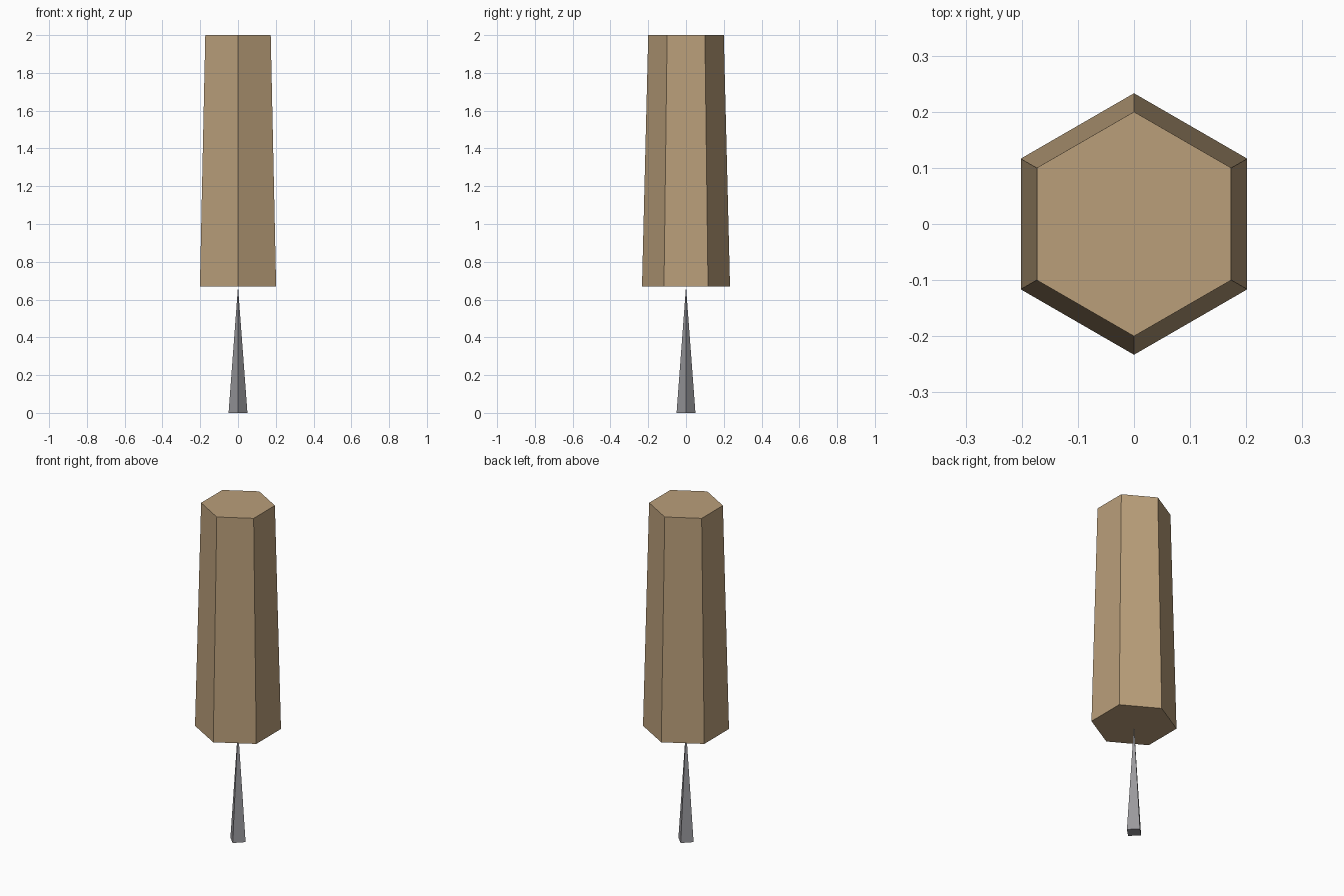
import bpy

cube = bpy.data.objects.get("Cube")
if cube:
    bpy.data.objects.remove(cube, do_unlink=True)


def make_material(name, rgb):
    mat = bpy.data.materials.new(name)
    mat.use_nodes = True
    color = (*rgb, 1.0)
    mat.diffuse_color = color
    mat.node_tree.nodes["Principled BSDF"].inputs["Base Color"].default_value = color
    return mat


def tapered_prism(name, sides, bottom_radius, top_radius, z_min, z_max, mat):
    """Upright flat-faced prism with one corner on the y axis."""
    bpy.ops.mesh.primitive_cone_add(
        vertices=sides, radius1=bottom_radius, radius2=top_radius,
        depth=z_max - z_min, location=(0, 0, (z_min + z_max) / 2))
    obj = bpy.context.object
    obj.name = name
    obj.data.materials.append(mat)
    return obj


wood = make_material("tan wood", (0.49, 0.345, 0.195))
metal = make_material("grey metal", (0.32, 0.315, 0.335))

JOIN_Z = 0.67

# Six-sided wooden handle, slightly wider at its lower end
tapered_prism("handle", 6, 0.233, 0.2, JOIN_Z, 2.0, wood)

# Slim four-sided spike whose point meets the handle
tapered_prism("spike", 4, 0.05, 0.0, 0.0, JOIN_Z, metal)
